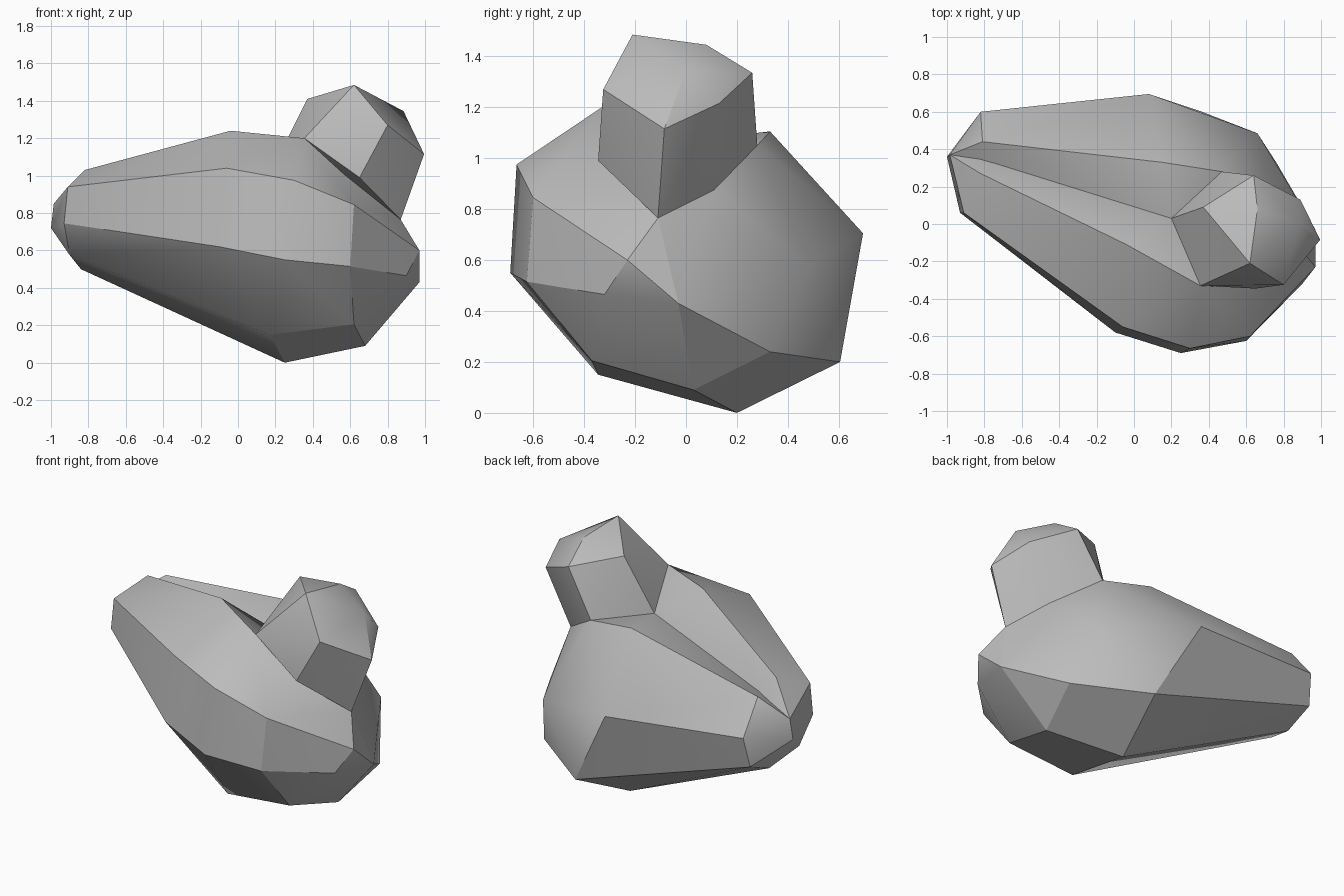
import bpy
import bmesh
import math
from mathutils import Vector

default_cube = bpy.data.objects.get("Cube")
if default_cube:
    bpy.data.objects.remove(default_cube, do_unlink=True)


def make_material(name, colour):
    material = bpy.data.materials.new(name)
    material.use_nodes = True
    material.diffuse_color = colour
    shader = material.node_tree.nodes["Principled BSDF"]
    shader.inputs["Base Color"].default_value = colour
    shader.inputs["Roughness"].default_value = 0.8
    return material


def faceted_block(name, *outlines):
    """Wrap a set of outlines in one closed faceted skin."""
    bm = bmesh.new()
    for outline in outlines:
        for corner in outline:
            bm.verts.new(Vector(corner))
    hull = bmesh.ops.convex_hull(bm, input=bm.verts)
    spare = set(hull["geom_interior"]) | set(hull["geom_unused"])
    spare_corners = [part for part in spare if isinstance(part, bmesh.types.BMVert)]
    bmesh.ops.delete(bm, geom=spare_corners, context="VERTS")
    # Merge nearly flat neighbours into larger facets
    bmesh.ops.dissolve_limit(bm, angle_limit=math.radians(2),
                             verts=bm.verts, edges=bm.edges)
    bmesh.ops.recalc_face_normals(bm, faces=bm.faces)
    mesh = bpy.data.meshes.new(name)
    bm.to_mesh(mesh)
    bm.free()
    mesh.materials.append(stone)
    block = bpy.data.objects.new(name, mesh)
    bpy.context.collection.objects.link(block)
    bpy.ops.object.select_all(action="DESELECT")
    block.select_set(True)
    bpy.context.view_layer.objects.active = block
    bpy.ops.object.shade_smooth_by_angle(angle=math.radians(30))
    return block


stone = make_material("stone grey", (0.5, 0.5, 0.5, 1))

# Shared outlines: the valley between both lobes, the underside and the end
valley = [(.2, .03, 1.07), (-.73, .32, .94), (-.985, .37, .85)]
keel = [(.25, .2, 0), (.17, -.345, .15), (.68, .03, .09)]
narrow_end = [(-1, .36, .72), (-.84, .37, .5), (-.84, .56, .58)]
wide_end = [(.97, -.03, .43), (.87, -.11, .765)]

# Front lobe: crest, shoulder, belt and lower rim
front_crest = [(.355, -.33, 1.2), (-.04, -.11, 1.24), (-.82, .27, 1.03)]
front_shoulder = [(-.91, .06, .94), (-.67, -.07, .98), (-.06, -.55, 1.04),
                  (.3, -.665, .975), (.62, -.6, .845), (.97, -.23, .6)]
front_belt = [(-.93, .06, .745), (-.7, -.07, .735), (-.1, -.58, .62),
              (.25, -.69, .55), (.6, -.625, .515), (.9, -.32, .465)]
front_rim = [(-.9, .155, .575), (.62, -.37, .205)]
faceted_block("front_lobe", valley, keel, narrow_end, wide_end,
              front_crest, front_shoulder, front_belt, front_rim)

# Back lobe: crest, belt and lower rim
back_crest = [(.47, .28, 1.05), (.15, .33, 1.105), (-.81, .44, .97)]
back_belt = [(.73, .11, .875), (.66, .485, .575), (.08, .695, .705), (-.82, .6, .77)]
back_rim = [(.76, .33, .24), (.35, .605, .2)]
faceted_block("back_lobe", valley, keel, narrow_end, wide_end,
              back_crest, back_belt, back_rim)

# Knob: six-sided stem with a bevelled cap
stem_foot = [front_crest[0], (.65, -.345, .99), wide_end[-1],
             back_belt[0], back_crest[0], valley[0]]
stem_top = [(.62, -.21, 1.485), (.8, -.325, 1.27), (.995, -.085, 1.115),
            (.89, .13, 1.215), (.64, .26, 1.335), (.37, .09, 1.41)]
cap = [(.885, 0, 1.345), (.66, .08, 1.445)]
faceted_block("knob", stem_foot, stem_top, cap)
